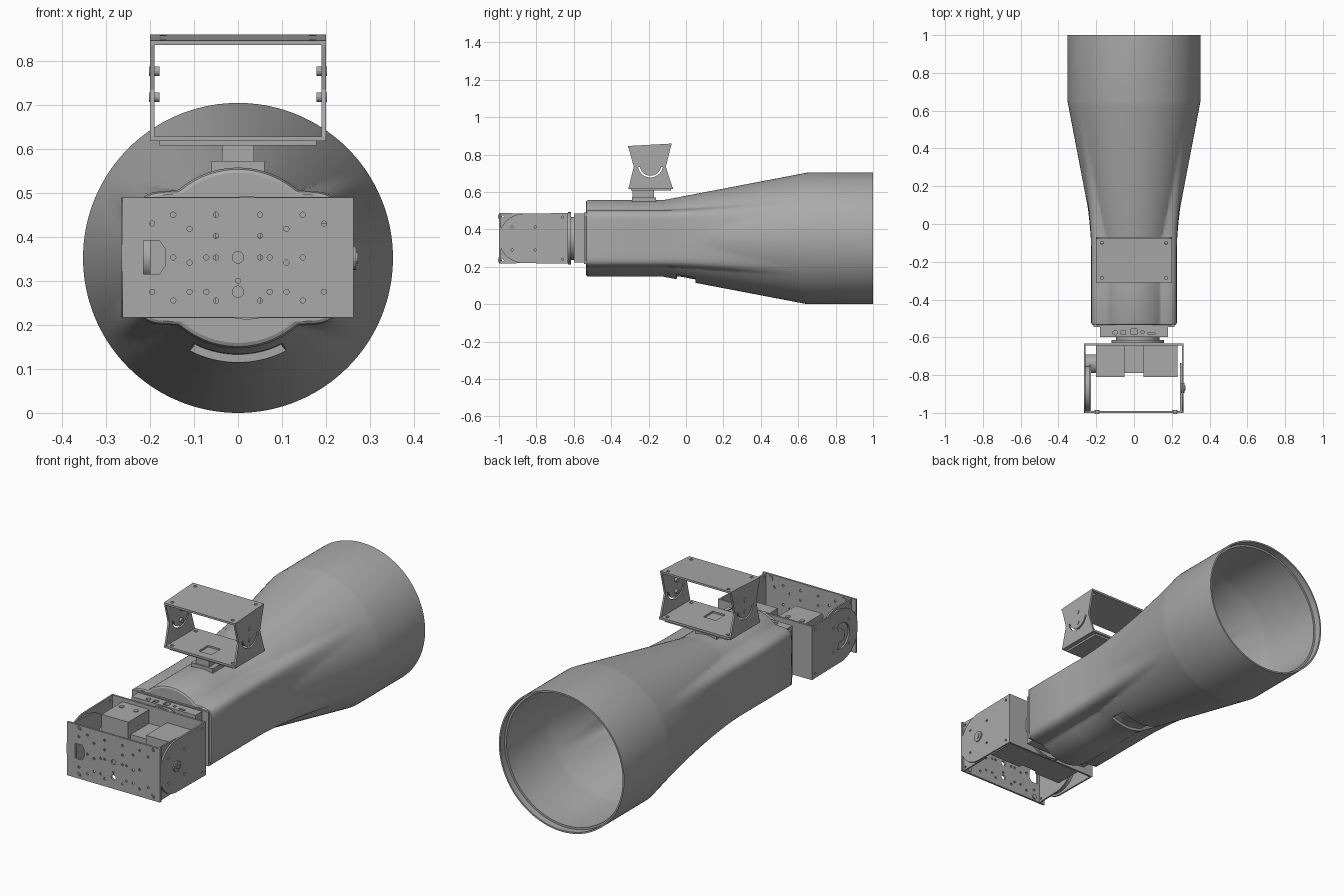
import bpy, bmesh
from math import sin, cos, pi, radians, hypot

if "Cube" in bpy.data.objects:
    bpy.data.objects.remove(bpy.data.objects["Cube"])

GREY = (0.4, 0.4, 0.4, 1)
grey = bpy.data.materials.new("plain_grey")
grey.use_nodes = True
grey.diffuse_color = GREY
grey.node_tree.nodes["Principled BSDF"].inputs["Base Color"].default_value = GREY
MID = 0.352  # height of the main axis


def finish(name, bm):
    bmesh.ops.recalc_face_normals(bm, faces=bm.faces)
    me = bpy.data.meshes.new(name)
    bm.to_mesh(me)
    bm.free()
    me.materials.append(grey)
    ob = bpy.data.objects.new(name, me)
    bpy.context.collection.objects.link(ob)
    return ob


def prism(name, profiles, axis, d0, d1):
    """Extrude one or more 2D outlines along an axis."""
    place = {"x": lambda u, v, d: (d, u, v), "y": lambda u, v, d: (u, d, v),
             "z": lambda u, v, d: (u, v, d)}[axis]
    bm = bmesh.new()
    for pts in profiles:
        ends = [[bm.verts.new(place(u, v, d)) for u, v in pts] for d in (d0, d1)]
        for e in ends:
            bm.faces.new(e)
        for i in range(len(pts)):
            j = i - 1
            bm.faces.new((ends[0][j], ends[0][i], ends[1][i], ends[1][j]))
    return finish(name, bm)


def rect(u0, u1, v0, v1):
    return [(u0, v0), (u1, v0), (u1, v1), (u0, v1)]


def arc(u, v, r, a0, a1, n=24):
    return [(u + r * cos(radians(a0 + (a1 - a0) * i / n)),
             v + r * sin(radians(a0 + (a1 - a0) * i / n))) for i in range(n + 1)]


def circle(u, v, r, n=16):
    return arc(u, v, r, 0, 360, n)[:-1]


def slot(u, v, r, w, a0, a1):
    return arc(u, v, r + w, a0, a1) + arc(u, v, r, a1, a0)


def box(name, x0, x1, y0, y1, z0, z1):
    return prism(name, [rect(x0, x1, y0, y1)], "z", z0, z1)


def cut(ob, profiles, axis, d0, d1):
    tool = prism("cutter", profiles, axis, d0, d1)
    tool.hide_render = True
    mod = ob.modifiers.new("holes", "BOOLEAN")
    mod.operation, mod.object, mod.solver = "DIFFERENCE", tool, "EXACT"
    bpy.context.view_layer.objects.active = ob
    bpy.ops.object.modifier_apply(modifier=mod.name)
    bpy.data.objects.remove(tool)


# --- Horn body: rounded box blending into a flared tube, hollow from the back ---
def radius(a, y, notch):
    block = (abs(cos(a) / 0.227) ** 9 + abs(sin(a) / 0.153) ** 9) ** (-1 / 9)
    t = min(max((y + 0.12) / 0.77, 0), 1)
    cone = 0.205 + 0.147 * t
    s = t ** 1.5
    r = max(cone, block * (1 - s) + 0.352 * s)
    if notch and sin(a) < -0.89:
        r = min(r, 0.205)
    return r


def ring(bm, y, inset=0.0, notch=False, n=144):
    angles = [2 * pi * i / n for i in range(n)]
    return [bm.verts.new(((radius(a, y, notch) - inset) * cos(a), y,
                          MID + (radius(a, y, notch) - inset) * sin(a))) for a in angles]


bm = bmesh.new()
rings = [ring(bm, -0.535, 0.012), ring(bm, -0.531, 0.004), ring(bm, -0.522)]
rings += [ring(bm, y) for y in (-0.3, -0.12, -0.08, -0.05)]
rings += [ring(bm, y, notch=True) for y in (-0.049, 0, 0.049)]
rings += [ring(bm, 0.05 + 0.025 * i) for i in range(25)]
rings += [ring(bm, 1.0), ring(bm, 1.0, 0.008), ring(bm, 0.965, 0.008), ring(bm, 0.965, 0.018)]
rings += [ring(bm, 0.65 - 0.03 * i, 0.018) for i in range(26)]
rings += [ring(bm, -0.5, 0.018)]
for a, b in zip(rings, rings[1:]):
    for i in range(len(a)):
        bm.faces.new((a[i - 1], a[i], b[i], b[i - 1]))
bm.faces.new(rings[0])
bm.faces.new(rings[-1])
finish("horn_body", bm)

# --- Rear electronics board and round neck between horn and tilt head ---
prism("board_flange", [rect(-0.215, 0.215, 0.215, 0.49)], "y", -0.545, -0.53)
board = prism("connector_board", [rect(-0.18, 0.18, 0.222, 0.485)], "y", -0.598, -0.54)
cut(board, [circle(-0.1, -0.575, 0.012), rect(-0.07, -0.045, -0.585, -0.565),
            rect(-0.015, 0.015, -0.585, -0.555), circle(0.045, -0.572, 0.008),
            rect(0.075, 0.11, -0.585, -0.575)], "z", 0.465, 0.5)
prism("pan_disc", [circle(0.02, MID, 0.115, 48)], "y", -0.625, -0.59)
prism("pan_disc_rim", [circle(0.02, MID, 0.14, 48)], "y", -0.63, -0.615)

# --- Rear tilt bracket: back wall and two cheeks rounded at the front ---
PY = -0.868
prism("rear_bracket_wall", [rect(-0.265, 0.262, 0.217, 0.489)], "y", -0.642, -0.632)
cheek = [(-0.635, MID - 0.135), (-0.635, MID + 0.136)] + arc(PY, MID, 0.132, 90, 270, 32)
for name, x in (("rear_cheek_right", -0.265), ("rear_cheek_left", 0.254)):
    side = prism(name, [cheek], "x", x, x + 0.008)
    holes = [circle(PY + 0.062 * dy, MID + 0.062 * dz, 0.006, 10)
             for dy in (-1, 1) for dz in (-1, 1)]
    holes += [circle(y, z, 0.006, 10) for y in (-0.66,) for z in (0.24, 0.465)]
    if x < 0:
        holes.append(slot(PY, MID, 0.03, 0.035, 60, 300))
    cut(side, holes, "x", x - 0.05, x + 0.05)

# --- Front tilt bracket: perforated plate and inner cheeks ---
plate = prism("front_plate", [rect(-0.262, 0.262, 0.217, 0.489)], "y", -1.0, -0.99)
small = [(s * x, z) for s in (-1, 1) for x, z in
         ((0.147, 0.45), (0.05, 0.45), (0.11, 0.418), (0.05, 0.402), (0.147, 0.353),
          (0.072, 0.353), (0.05, 0.353), (0.11, 0.341), (0.072, 0.275), (0.11, 0.275),
          (0.147, 0.255), (0.05, 0.255), (0.195, 0.43), (0.195, 0.275))]
holes = [circle(x, z, 0.006, 10) for x, z in small]
holes += [circle(0, 0.353, 0.013), circle(0, 0.275, 0.013), circle(0, 0.3, 0.006, 10)]
holes.append([(-0.215, 0.316), (-0.178, 0.316), (-0.165, 0.335), (-0.165, 0.372),
              (-0.178, 0.391), (-0.215, 0.391)])
cut(plate, holes, "y", -1.1, -0.9)
inner = [(-1.0, MID + 0.137), (-1.0, MID - 0.135)] + arc(PY, MID, 0.132, -90, 90, 32)
for name, x in (("front_cheek_right", -0.236), ("front_cheek_left", 0.244)):
    side = prism(name, [inner], "x", x, x + 0.008)
    cut(side, [circle(-0.98, z, 0.006, 10) for z in (0.235, 0.47)], "x", x - 0.05, x + 0.05)
for x in (-0.196, 0.217):
    for z in (0.236, 0.47):
        prism("corner_screw", [circle(x, z, 0.013)], "y", -1.003, -0.985)
        prism("corner_screw_core", [circle(x, z, 0.007, 6)], "y", -1.005, -0.985)

# --- Tilt drive: horn disc, pivot bearing and servo housings ---
prism("servo_disc", [circle(PY, MID, 0.122, 48)], "x", -0.256, -0.236)
prism("pivot_ring", [circle(PY, MID, 0.027, 24)], "x", 0.245, 0.268)
prism("pivot_bolt", [circle(PY, MID, 0.013, 12)], "x", 0.245, 0.272)
box("servo_case_high", -0.2, -0.05, -0.81, -0.64, 0.235, 0.47)
box("servo_case_middle", -0.05, 0.05, -0.79, -0.64, 0.235, 0.4)
box("servo_case_low", 0.05, 0.23, -0.81, -0.64, 0.235, 0.43)
prism("servo_shaft", [circle(-0.74, MID, 0.05, 24)], "x", -0.258, -0.2)
for x in (-0.17, -0.09):
    prism("servo_screw", [circle(x, -0.69, 0.012, 12)], "z", 0.46, 0.474)

# --- Top mount: post, base plate, waisted side cheeks and top plate ---
box("mount_foot", -0.06, 0.06, -0.29, -0.16, 0.54, 0.572)
box("mount_post", -0.036, 0.036, -0.285, -0.172, 0.55, 0.615)
box("mount_pad", -0.178, 0.178, -0.295, -0.08, 0.607, 0.618)
base = box("mount_base", -0.2, 0.2, -0.308, -0.07, 0.617, 0.628)
cut(base, [rect(-0.035, 0.035, -0.265, -0.19)]
    + [circle(x, y, 0.009, 12) for x in (-0.17, 0.17) for y in (-0.285, -0.095)], "z", 0.6195, 0.7)
waist = [(-0.308, 0.617), (-0.07, 0.617), (-0.108, 0.735), (-0.077, 0.859),
         (-0.31, 0.846), (-0.279, 0.735)]
for s, word in ((-1, "right"), (1, "left")):
    side = prism("mount_cheek_" + word, [waist], "x", s * 0.19, s * 0.2)
    cut(side, [slot(-0.19, 0.745, 0.058, 0.009, 190, 350)], "x", s * 0.15, s * 0.25)
    for z in (0.717, 0.776):
        prism("mount_bolt_" + word, [circle(-0.19, z, 0.011, 12)], "x", s * 0.178, s * 0.202)
top = [(-0.31, 0.836), (-0.077, 0.849), (-0.077, 0.859), (-0.31, 0.846)]
plate = prism("mount_top_plate", [top], "x", -0.2, 0.2)
cut(plate, [circle(x, y, 0.008, 12) for x in (-0.17, 0.17) for y in (-0.285, -0.1)],
    "z", 0.8, 0.9)

# --- Smooth the curved walls while keeping edges crisp ---
bpy.ops.object.select_all(action="DESELECT")
for ob in bpy.context.scene.objects:
    if ob.type == "MESH":
        ob.select_set(True)
        bpy.context.view_layer.objects.active = ob
bpy.ops.object.shade_smooth_by_angle(angle=radians(25))
